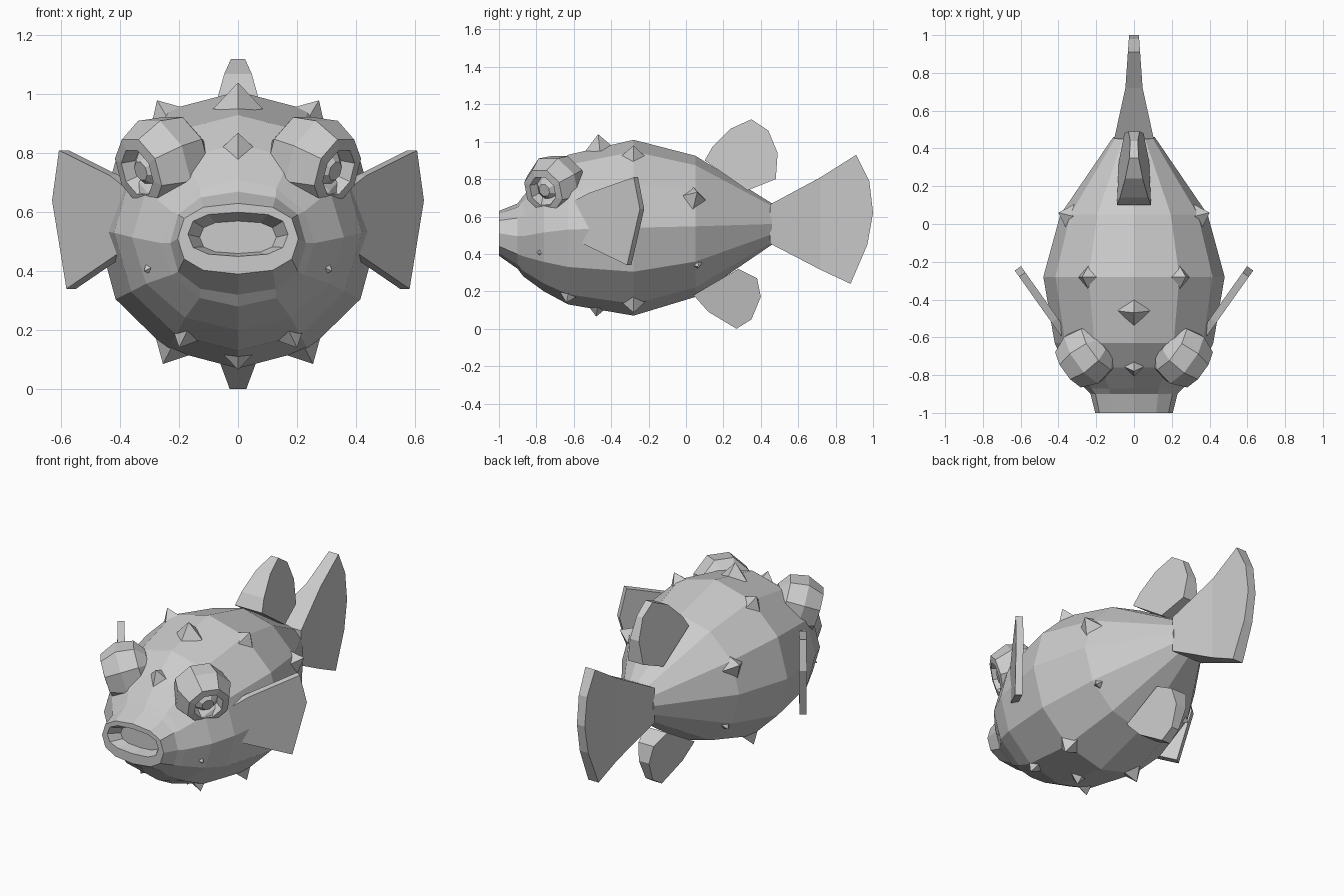
import bpy, bmesh
from math import sin, cos, pi, copysign
from mathutils import Vector

cube = bpy.data.objects.get("Cube")
if cube:
    bpy.data.objects.remove(cube, do_unlink=True)

grey = bpy.data.materials.new("plain grey")
grey.use_nodes = True
grey.diffuse_color = (0.6, 0.6, 0.6, 1)
grey.node_tree.nodes["Principled BSDF"].inputs["Base Color"].default_value = (0.6, 0.6, 0.6, 1)


def finish(name, bm):
    bmesh.ops.recalc_face_normals(bm, faces=bm.faces)
    mesh = bpy.data.meshes.new(name)
    bm.to_mesh(mesh)
    bm.free()
    mesh.materials.append(grey)
    obj = bpy.data.objects.new(name, mesh)
    bpy.context.collection.objects.link(obj)
    return obj


def loft(name, rings):
    """Skin a list of equal rings of points and cap both ends."""
    bm = bmesh.new()
    loops = [[bm.verts.new(p) for p in ring] for ring in rings]
    n = len(loops[0])
    for a, b in zip(loops, loops[1:]):
        for i in range(n):
            j = (i + 1) % n
            bm.faces.new((a[i], a[j], b[j], b[i]))
    bm.faces.new(loops[0])
    bm.faces.new(loops[-1])
    return finish(name, bm)


def oval(y, half, low, high, power=1.0):
    mid, tall = (low + high) / 2, (high - low) / 2
    soft = lambda v: copysign(abs(v) ** power, v)
    return [(half * soft(sin(i * pi / 6)), y, mid + tall * soft(cos(i * pi / 6)))
            for i in range(12)]


# Body with a recessed mouth, lip and tapering rear
loft("body", [
    oval(-0.93, 0.13, 0.46, 0.57, 0.75), oval(-1.0, 0.17, 0.45, 0.60, 0.75),
    oval(-1.0, 0.205, 0.39, 0.63, 0.8), oval(-0.9, 0.23, 0.32, 0.67, 0.85),
    oval(-0.87, 0.26, 0.28, 0.71), oval(-0.76, 0.36, 0.20, 0.83),
    oval(-0.63, 0.42, 0.13, 0.93), oval(-0.28, 0.48, 0.07, 1.01),
    oval(0.05, 0.39, 0.17, 0.925), oval(0.46, 0.11, 0.45, 0.67)])


# Vertical fins, thinning away from the root
def fin(name, outline, half):
    loft(name, [[(side * half(y, z), y, z) for y, z in outline] for side in (-1, 1)])


fin("dorsal_fin",
    [(0.1, 0.9), (0.14, 0.97), (0.24, 1.07), (0.35, 1.12), (0.44, 1.06),
     (0.49, 0.94), (0.48, 0.8), (0.33, 0.74)],
    lambda y, z: 0.09 - 0.14 * (y + z - 1.0))
fin("belly_fin",
    [(0.04, 0.18), (0.12, 0.09), (0.27, 0.0), (0.35, 0.05), (0.4, 0.17),
     (0.38, 0.27), (0.28, 0.32)],
    lambda y, z: 0.08 - 0.14 * (y - z + 0.1))
fin("tail_base", [(0.45, 0.455), (0.72, 0.315), (0.72, 0.81), (0.45, 0.665)],
    lambda y, z: 0.105 - 0.22 * (y - 0.45))
fin("tail_fin",
    [(0.72, 0.315), (0.88, 0.24), (0.97, 0.45), (1.0, 0.62), (0.98, 0.79),
     (0.91, 0.93), (0.72, 0.81)],
    lambda y, z: 0.0456 - 0.07 * (y - 0.72))

# Eye as a turned profile: bulge, lid rim, socket and pupil
eye_profile = [(0.08, -0.15), (0.145, -0.1), (0.165, 0.0), (0.125, 0.095),
               (0.085, 0.1), (0.07, 0.05), (0.035, 0.085)]

for side, word in ((1, "left"), (-1, "right")):
    axis = Vector((0.77 * side, -0.56, -0.3)).normalized()
    centre = Vector((0.265 * side, -0.71, 0.765))
    across = axis.cross(Vector((0, 0, 1))).normalized()
    up = across.cross(axis)
    loft(word + "_eye", [
        [centre + axis * t + (across * cos(a) + up * sin(a)) * r
         for a in [(i + 0.5) * pi / 4 for i in range(8)]]
        for r, t in eye_profile])

    # Side fin swept outward and back
    root, sweep = Vector((0.42 * side, -0.51, 0)), Vector((0.195 * side, 0.275, 0))
    thick = Vector((0.275 * side, -0.195, 0)).normalized() * 0.02
    outline = [(-0.3, 0.68), (0, 0.725), (0.88, 0.81), (1, 0.64), (0.75, 0.34),
               (0, 0.44), (-0.3, 0.48)]
    loft(word + "_side_fin", [
        [root + sweep * s + thick * k + Vector((0, 0, z)) for s, z in outline]
        for k in (-1, 1)])


# Spines: four-sided pyramids given by their tips
def spine(name, tip):
    tip = Vector(tip)
    d = tip - Vector((0, -0.32, 0.54))
    out = Vector((d.x / 0.23, d.y / 0.6, d.z / 0.22)).normalized()
    across = out.cross(Vector((0, 1, 0))).normalized()
    along = across.cross(out)
    bm = bmesh.new()
    top = bm.verts.new(tip)
    base = [bm.verts.new(tip - out * 0.09 + v * 0.085)
            for v in (across, along, -across, -along)]
    for i in range(4):
        bm.faces.new((top, base[i], base[(i + 1) % 4]))
    bm.faces.new(base)
    finish(name, bm)


for i, (y, z) in enumerate([(-0.47, 1.04), (-0.78, 0.87), (-0.48, 0.065)]):
    spine(f"middle_spine_{i + 1}", (0, y, z))
for i, (x, y, z) in enumerate([(0.275, -0.28, 0.98), (0.4, 0.06, 0.73),
                               (0.33, 0.07, 0.33), (0.32, -0.79, 0.4),
                               (0.255, -0.28, 0.085), (0.2, -0.64, 0.14)]):
    spine(f"left_spine_{i + 1}", (x, y, z))
    spine(f"right_spine_{i + 1}", (-x, y, z))
